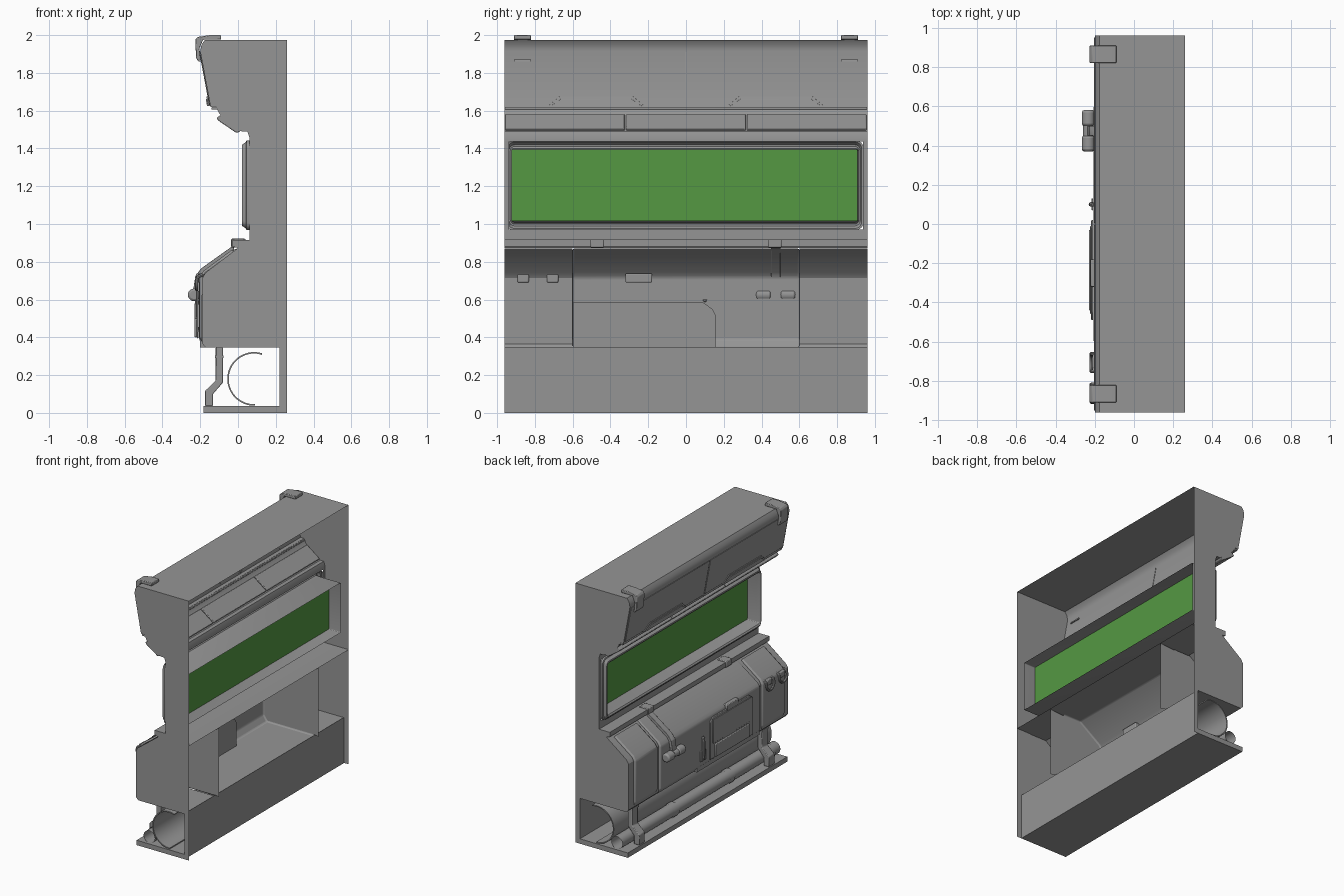
import bpy, bmesh, math

if "Cube" in bpy.data.objects:
    bpy.data.objects.remove(bpy.data.objects["Cube"])


def finish(name, bm, bevel=0, seg=2, mat=None):
    bmesh.ops.recalc_face_normals(bm, faces=bm.faces[:])
    me = bpy.data.meshes.new(name)
    bm.to_mesh(me)
    bm.free()
    ob = bpy.data.objects.new(name, me)
    bpy.context.collection.objects.link(ob)
    if mat:
        me.materials.append(mat)
    if bevel:
        m = ob.modifiers.new("bevel", 'BEVEL')
        m.width, m.segments = bevel, seg
        m.limit_method, m.angle_limit = 'ANGLE', math.radians(25)
    return ob


def sheet(name, prof, y0, y1, caps=None, bevel=0, closed=False, seg=2):
    """Sweep an (x, z) profile along y; caps = extra points closing the end faces."""
    bm = bmesh.new()
    a = [bm.verts.new((x, y0, z)) for x, z in prof]
    b = [bm.verts.new((x, y1, z)) for x, z in prof]
    n = len(prof)
    for i in range(n if closed else n - 1):
        j = (i + 1) % n
        bm.faces.new((a[i], a[j], b[j], b[i]))
    if caps is not None:
        for row, y in ((a, y0), (b, y1)):
            bm.faces.new(row + [bm.verts.new((x, y, z)) for x, z in caps])
    return finish(name, bm, bevel, seg)


def prism(name, prof, y0, y1, bevel=0):
    return sheet(name, prof, y0, y1, [], bevel, True)


def box(name, x0, x1, y0, y1, z0, z1, bevel=0):
    return prism(name, [(x0, z0), (x1, z0), (x1, z1), (x0, z1)], y0, y1, bevel)


def plate(name, outline, xf, t0, t1, bevel=0):
    """Slab with a (y, z) outline lying on the surface x = xf(z)."""
    bm = bmesh.new()
    a = [bm.verts.new((xf(z) + t0, y, z)) for y, z in outline]
    b = [bm.verts.new((xf(z) + t1, y, z)) for y, z in outline]
    n = len(outline)
    for i in range(n):
        bm.faces.new((a[i], a[(i + 1) % n], b[(i + 1) % n], b[i]))
    bm.faces.new(a)
    bm.faces.new(b)
    return finish(name, bm, bevel)


def circle(cx, cz, r, n, a0=0.0, a1=360.0):
    full = a1 - a0 >= 360
    k = n if full else n - 1
    return [(cx + r * math.cos(math.radians(a0 + (a1 - a0) * i / k)),
             cz + r * math.sin(math.radians(a0 + (a1 - a0) * i / k))) for i in range(n)]


def rod(name, pts, r):
    cu = bpy.data.curves.new(name, 'CURVE')
    cu.dimensions, cu.bevel_depth, cu.bevel_resolution = '3D', r, 2
    cu.use_fill_caps = True
    sp = cu.splines.new('POLY')
    sp.points.add(len(pts) - 1)
    for p, q in zip(sp.points, pts):
        p.co = (*q, 1)
    ob = bpy.data.objects.new(name, cu)
    bpy.context.collection.objects.link(ob)
    bpy.ops.object.select_all(action='DESELECT')
    ob.select_set(True)
    bpy.context.view_layer.objects.active = ob
    bpy.ops.object.convert(target='MESH')


W = 0.96
hood = [(.26, 1.975), (-.175, 1.975), (-.193, 1.95), (-.2, 1.915), (-.145, 1.62), (-.115, 1.62),
        (-.1, 1.585), (0, 1.505), (.02, 1.49), (.05, 1.49), (.06, 1.46), (.06, 1.437)]
ledge = [(.06, .972), (.06, .915), (-.03, .915), (-.03, .88), (0, .873), (.26, .873)]
end = [(0, .87), (-.172, .742), (-.188, .715), (-.188, .365), (-.17, .345), (.22, .345)]
mid = [(.14, .87), (-.012, .87), (-.188, .745), (-.207, .715), (-.207, .39), (-.175, .345), (.22, .345)]

# Outer shell; the end caps run down behind the base as narrow flanges
sheet("hood_shell", hood, -W, W)
sheet("ledge_shell", ledge, -W, W)
outline = hood + ledge[:-1] + end[1:] + [(.22, 0), (.26, 0)]
for s in (-1, 1):
    bm = bmesh.new()
    bm.faces.new([bm.verts.new((x, s * W, z)) for x, z in outline])
    finish("end_cap", bm)
    sheet("window_jamb", [(.06, .972), (.06, 1.437)], s * .938, s * W)
    # Lower end sections and their raised covers
    sheet("lower_end_shell", [(.14, .87)] + end, s * .6, s * W)
    sheet("lower_end_cover", [(-.03, .865), (-.183, .752), (-.205, .72), (-.205, .40), (-.19, .375)],
          s * .63, s * .9, [(-.189, .715), (-.173, .743), (-.025, .853)], .01)
# Central lower body with its two dividers
sheet("lower_centre_shell", mid, -.6, .6, [(.26, .345), (.26, .87)], .01, seg=3)
box("base_floor", -.182, .222, -W, W, 0, .037)
sheet("base_back_wall", [(.222, .037), (.222, .348)], -W, W)


# Window frame running back as a tunnel, with recessed glass
def rounded(x, hy, hz, r, n=5):
    pts = []
    for k, (sy, sz) in enumerate(((1, 1), (-1, 1), (-1, -1), (1, -1))):
        for i in range(n):
            a = math.radians(90 * k + 90 * i / (n - 1))
            pts.append((x, -.007 + sy * (hy - r) + r * math.cos(a), 1.205 + sz * (hz - r) + r * math.sin(a)))
    return pts


bm = bmesh.new()
rings = [[bm.verts.new(p) for p in rounded(*a)] for a in (
    (.06, .947, .237, .04), (.045, .947, .237, .04), (.042, .937, .229, .035), (.022, .93, .215, .03),
    (.02, .924, .206, .025), (.028, .918, .196, .015), (.05, .916, .19, .006), (.23, .916, .19, .006))]
for p, q in zip(rings, rings[1:]):
    for i in range(len(p)):
        j = (i + 1) % len(p)
        bm.faces.new((p[i], p[j], q[j], q[i]))
finish("window_frame", bm)
green = bpy.data.materials.new("window_green")
green.diffuse_color = (.09, .315, .055, 1)
green.use_nodes = True
green.node_tree.nodes["Principled BSDF"].inputs["Base Color"].default_value = green.diffuse_color
bm = bmesh.new()
bm.faces.new([bm.verts.new((.13, y, z)) for y, z in ((-.923, 1.015), (.909, 1.015), (.909, 1.395), (-.923, 1.395))])
finish("window_glass", bm, mat=green)

# Hood doors, grip lips and clips
slope = lambda z: -.145 - .055 * (z - 1.62) / .295
plate("door_seam", [(-.003, 1.625), (.003, 1.625), (.003, 1.91), (-.003, 1.91)], slope, .003, -.002)
for s in (-1, 1):
    plate("hood_door", [(s * .005, 1.63), (s * .95, 1.63), (s * .95, 1.905), (s * .005, 1.905)], slope, -.0008, -.006, .002)
    for k, (t, d) in enumerate(((0, -.012), (.014, -.018))):
        plate("door_grip", [(s * (.22 + t), 1.624), (s * (.28 + t / 2), 1.675 - t), (s * (.67 - t / 2), 1.675 - t),
                            (s * (.73 - t), 1.624)], slope, .003 + k * .002, d, .001)
    prism("hood_clip", [(-.09, 1.976), (-.09, 2.0), (-.15, 2.0), (-.215, 1.99), (-.226, 1.975), (-.222, 1.88),
                        (-.21, 1.86), (-.197, 1.86), (-.204, 1.93), (-.185, 1.976)], s * .82, s * .91, .004)
    plate("clip_slot", [(s * .82, 1.86), (s * .91, 1.86), (s * .91, 1.87), (s * .82, 1.87)], slope, .008, -.02)

# Slanted lamp strip in three segments
for i in range(3):
    y = -.957 + i * .64
    prism("lamp_segment", [(-.085, 1.582), (-.113, 1.562), (-.105, 1.548), (-.01, 1.483), (.008, 1.487), (.02, 1.505)],
          y, y + .632, .004)
box("hood_lip", -.14, -.108, -W, W, 1.605, 1.619, .004)

# Pipes and their brackets
arc = circle(.085, .18, .142, 33, 72, 272)
sheet("large_pipe", arc + circle(.085, .18, .134, 33, 72, 272)[::-1], -.95, .95, [], 0, True)
sheet("small_pipe", circle(-.083, .085, .047, 24), -.95, .95, closed=True)
for y in (-.86, -.37, .3):
    sheet("pipe_coupling", circle(-.083, .085, .052, 24), y - .03, y + .03, closed=True)
for s in (-1, 1):
    prism("pipe_bracket", [(-.118, .348), (-.08, .348), (-.08, .16), (-.132, .10), (-.132, .037), (-.176, .037),
                           (-.176, .115), (-.118, .17)], s * .745, s * .815, .005)
    box("bracket_band", -.122, -.076, s * .74, s * .82, .29, .305)
    box("ledge_clip", -.036, .04, s * .47 - .036, s * .47 + .036, .876, .922, .005)

# Lever with double knob
prism("lever_arm", [(-.025, .886), (-.195, .765), (-.226, .725), (-.24, .63), (-.22, .62), (-.206, .715), (-.187, .744), (-.02, .864)],
      .45, .50, .002)
for y0, y1 in ((.37, .45), (.50, .58)):
    prism("lever_knob", circle(-.2325, .625, .033, 20), y0, y1, .011)
prism("lever_pin", circle(-.2345, .625, .026, 16), .44, .51)

# Pouch panel, upright grip and inner housing
flat = lambda z: -.208
plate("pouch_back", [(-.49, .395), (.02, .395), (.02, .68), (-.02, .71), (-.45, .71), (-.49, .68)], flat, 0, -.01, .004)
plate("pouch_flap", [(-.46, .51), (-.01, .51), (-.01, .69), (-.46, .69)], flat, -.008, -.015, .003)
plate("pouch_pocket", [(-.44, .4), (-.03, .4), (-.03, .50), (-.44, .50)], flat, -.008, -.022, .005)
box("pouch_hinge", -.222, -.165, -.32, -.18, .69, .738, .005)
rod("upright_grip", [(-.208, .1, .43), (-.217, .1, .44), (-.22, .1, .47), (-.22, .1, .56), (-.217, .1, .59), (-.208, .1, .6)], .011)
box("grip_base", -.217, -.208, .07, .13, .42, .5, .003)
plate("inner_housing", [(-.598, .347), (.155, .347), (.155, .52), (.14, .55), (.09, .585), (-.598, .585)],
      lambda z: -.12, 0, -.08)

# Cable hooks
for y in (-.862, -.706):
    pts = [(-.185, y - .045, .735), (-.212, y - .045, .72)]
    pts += [(-.218, y - .045 * math.cos(a), .698 - .045 * math.sin(a)) for a in [math.pi * i / 12 for i in range(13)]]
    pts += [(-.212, y + .045, .72), (-.185, y + .045, .735)]
    rod("cable_hook", pts, .009)
    box("hook_base", -.214, -.176, y - .03, y + .03, .69, .735, .006)

# Grey finish, smooth shading with sharp creases
grey = bpy.data.materials.new("body_grey")
grey.diffuse_color = (.3, .3, .3, 1)
grey.use_nodes = True
grey.node_tree.nodes["Principled BSDF"].inputs["Base Color"].default_value = grey.diffuse_color
bpy.ops.object.select_all(action='DESELECT')
for ob in bpy.context.scene.objects:
    if not ob.data.materials:
        ob.data.materials.append(grey)
    ob.select_set(True)
    bpy.context.view_layer.objects.active = ob
bpy.ops.object.shade_smooth_by_angle(angle=math.radians(30))
